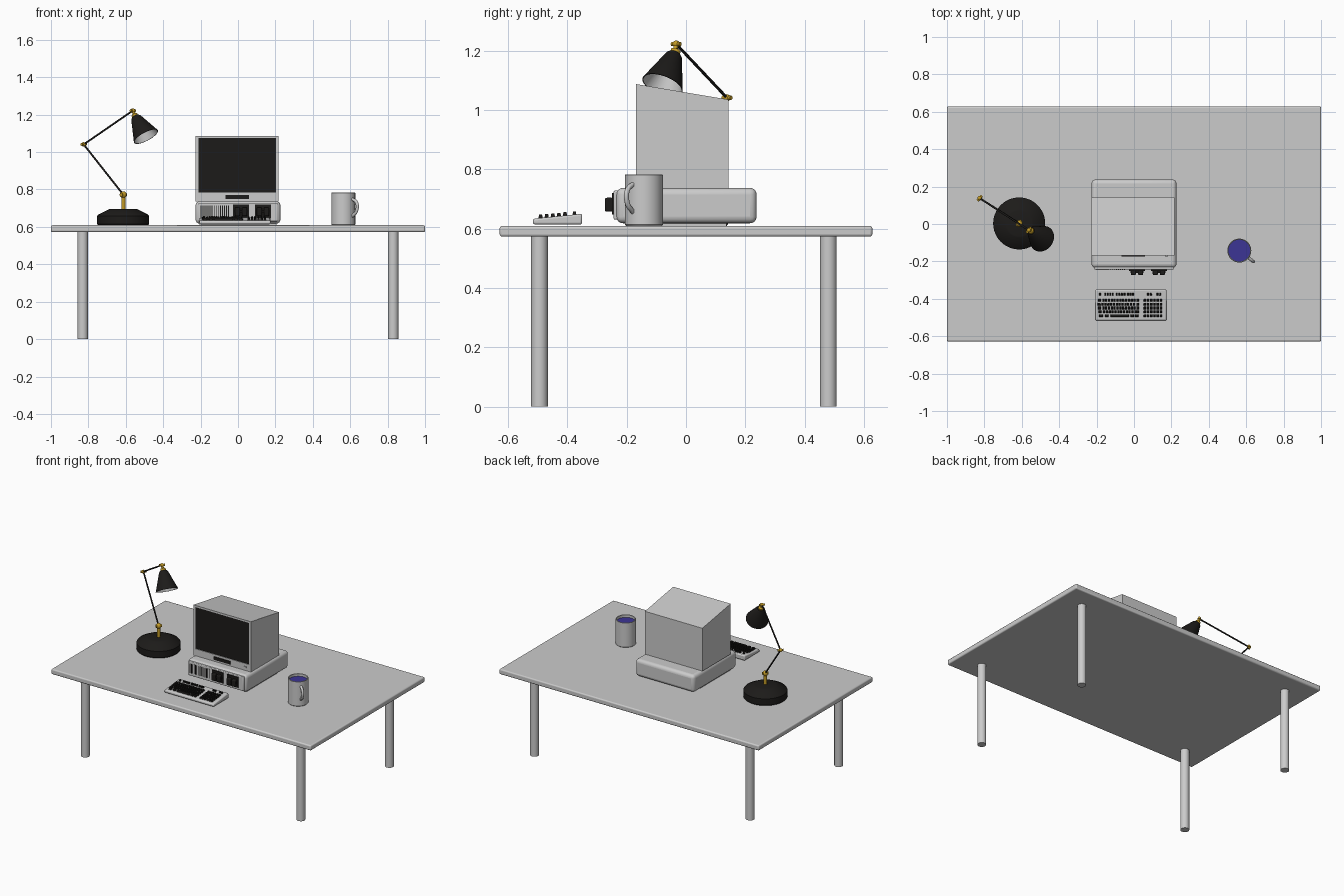
import bpy, bmesh, math
from mathutils import Vector, Matrix

if "Cube" in bpy.data.objects:
    bpy.data.objects.remove(bpy.data.objects["Cube"])


def material(name, *rgb):
    m = bpy.data.materials.new(name)
    m.diffuse_color = (*rgb, 1)
    m.use_nodes = True
    m.node_tree.nodes["Principled BSDF"].inputs["Base Color"].default_value = m.diffuse_color
    return m


BLACK = material("black", 0.012, 0.011, 0.01)
GOLD = material("brass", 0.55, 0.33, 0.02)
BLUE = material("blue", 0.045, 0.035, 0.3)
LILAC = material("lilac", 0.25, 0.2, 0.6)


def finish(name, bm, mat=None, smooth=False, bevel=0, segs=3):
    bmesh.ops.recalc_face_normals(bm, faces=bm.faces[:])
    me = bpy.data.meshes.new(name)
    bm.to_mesh(me)
    bm.free()
    ob = bpy.data.objects.new(name, me)
    bpy.context.collection.objects.link(ob)
    if mat:
        me.materials.append(mat)
    if bevel:
        b = ob.modifiers.new("bevel", 'BEVEL')
        b.width, b.segments = bevel, segs
    if smooth or bevel:
        bpy.ops.object.select_all(action='DESELECT')
        ob.select_set(True)
        bpy.context.view_layer.objects.active = ob
        bpy.ops.object.shade_smooth_by_angle(angle=math.radians(35))
    return ob


def loft(bm, rings, caps=(True, True)):
    loops = [[bm.verts.new(p) for p in r] for r in rings]
    n = len(loops[0])
    for a, b in zip(loops, loops[1:]):
        for i in range(n):
            j = (i + 1) % n
            bm.faces.new((a[i], a[j], b[j], b[i]))
    if caps[0]:
        bm.faces.new(loops[0])
    if caps[1]:
        bm.faces.new(loops[-1])


def add_box(bm, x0, x1, y0, y1, z0, z1):
    m = Matrix.Translation(((x0 + x1) / 2, (y0 + y1) / 2, (z0 + z1) / 2))
    bmesh.ops.create_cube(bm, size=1, matrix=m @ Matrix.Diagonal((x1 - x0, y1 - y0, z1 - z0, 1)))


def box(name, dims, mat=None, **kw):
    bm = bmesh.new()
    add_box(bm, *dims)
    return finish(name, bm, mat, **kw)


def lathe(name, profile, loc=(0, 0, 0), axis=(0, 0, 1), mat=None, n=32, caps=(True, True)):
    m = Matrix.Translation(loc) @ Vector(axis).to_track_quat('Z', 'Y').to_matrix().to_4x4()
    bm = bmesh.new()
    loft(bm, [[m @ Vector((r * math.cos(2 * math.pi * i / n), r * math.sin(2 * math.pi * i / n), z))
               for i in range(n)] for r, z in profile], caps)
    return finish(name, bm, mat, smooth=True)


def rod(name, a, b, r, mat, n=12):
    d = Vector(b) - Vector(a)
    return lathe(name, [(r, 0), (r, d.length)], a, d, mat, n)


def ball(name, loc, r, mat):
    bm = bmesh.new()
    bmesh.ops.create_uvsphere(bm, u_segments=16, v_segments=10, radius=r, matrix=Matrix.Translation(loc))
    return finish(name, bm, mat, smooth=True)


def rect(x0, x1, z0, z1, y):
    return [(x0, y, z0), (x1, y, z0), (x1, y, z1), (x0, y, z1)]


# Table
box("table_top", (-1, 1, -0.628, 0.628, 0.573, 0.609), bevel=0.008)
for side, x in (("left", -0.83), ("right", 0.83)):
    for end, y in (("front", -0.494), ("back", 0.48)):
        lathe(f"{end}_{side}_leg", [(0.028, 0), (0.028, 0.575)], (x, y, 0))

# Computer case
box("computer_case", (-0.227, 0.227, -0.235, 0.238, 0.618, 0.737), bevel=0.022, segs=4)
box("case_foot", (-0.205, 0.205, -0.2, 0.136, 0.608, 0.63))
box("case_front_panel", (-0.212, 0.212, -0.244, -0.2, 0.63, 0.728), bevel=0.005)

# Ventilation slats on the left half of the case
bm = bmesh.new()
for i in range(15):
    x = -0.2 + i * 0.0105
    add_box(bm, x, x + 0.0045, -0.2455, -0.24, 0.65, 0.715)
finish("case_grille", bm, BLACK)

# Two disk drives with projecting latches
for i, x in enumerate((-0.027, 0.09)):
    box(f"disk_drive_{i + 1}", (x, x + 0.086, -0.25, -0.22, 0.647, 0.72), BLACK)
    box(f"drive_slot_{i + 1}", (x + 0.008, x + 0.078, -0.262, -0.245, 0.676, 0.69), BLACK)
    for k in (0.01, 0.048):
        box(f"drive_latch_{i + 1}_{int(k * 1000)}", (x + k, x + k + 0.028, -0.273, -0.245, 0.657, 0.704),
            BLACK, bevel=0.006)

# Monitor shell with a recessed opening at the front
bm = bmesh.new()
loft(bm, [rect(-0.226, 0.216, 0.736, 1.035, 0.143), rect(-0.226, 0.216, 0.736, 1.087, -0.168),
          rect(-0.211, 0.203, 0.785, 1.075, -0.168), rect(-0.211, 0.203, 0.785, 1.075, -0.155)])
finish("monitor_shell", bm)
bm = bmesh.new()
loft(bm, [rect(-0.211, 0.203, 0.785, 1.075, -0.164), rect(-0.19, 0.184, 0.797, 1.054, -0.157)])
finish("screen_bezel", bm, BLACK)
box("screen_border", (-0.19, 0.184, -0.1585, -0.15, 0.797, 1.054), LILAC)
box("screen", (-0.177, 0.171, -0.161, -0.15, 0.809, 1.042), BLUE)
box("monitor_vent", (-0.066, 0.06, -0.174, -0.16, 0.75, 0.771), BLACK)
box("monitor_switch", (0.165, 0.182, -0.173, -0.16, 0.755, 0.766))

# Keyboard wedge
def top_z(y):
    return 0.634 + (y + 0.51) * 0.1


bm = bmesh.new()
loft(bm, [[(x, y, z) for y, z in ((-0.516, 0.614), (-0.35, 0.614), (-0.35, top_z(-0.35)), (-0.516, top_z(-0.516)))]
          for x in (-0.207, 0.174)])
finish("keyboard_body", bm, bevel=0.007)

# Keys: blocks of columns per row, plus a space bar
bm = bmesh.new()


def key(x, y, w, d=0.0145):
    z = top_z(y)
    loft(bm, [[(x + sx * (w / 2 - t), y + sy * (d / 2 - t), z + h)
               for sx, sy in ((-1, -1), (1, -1), (1, 1), (-1, 1))]
              for t, h in ((0, -0.004), (0.003, 0.011))])


for r in range(5):
    y = -0.49 + r * 0.0205
    if r == 0:
        for x, w in ((-0.176, 0.022), (-0.145, 0.02), (-0.077, 0.1), (-0.01, 0.02), (0.014, 0.02)):
            key(x, y, w, 0.016)
    else:
        shift = (0, 0.004, 0, -0.004, 0)[r]
        key(-0.184 + shift / 2, y, 0.018, 0.016)
        for c in range(12):
            key(-0.164 + shift + c * 0.0152, y, 0.0125, 0.016)
        key(0.019, y, 0.015, 0.016)
    for c in range(6):
        key(0.058 + c * 0.0172, y, 0.0135, 0.016)
for x in (-0.182, *[-0.154 + 0.0135 * c for c in range(4)], *[-0.092 + 0.0135 * c for c in range(4)],
          *[-0.032 + 0.0135 * c for c in range(3)], 0.075, 0.09, 0.125, 0.14):
    key(x, -0.376, 0.0115)
finish("keys", bm, BLACK)

# Mug, drink and handle
mug = (0.563, -0.142, 0)
lathe("mug", [(0.06, 0.609), (0.064, 0.613), (0.064, 0.781), (0.062, 0.783), (0.058, 0.781), (0.058, 0.62)],
      mug, n=48)
lathe("drink", [(0.058, 0.75), (0.058, 0.764)], mug, mat=BLUE, n=48)
cu = bpy.data.curves.new("mug_handle", 'CURVE')
cu.dimensions = '3D'
cu.bevel_depth, cu.bevel_resolution, cu.resolution_u = 0.0085, 3, 8
sp = cu.splines.new('BEZIER')
path = [(0.058, 0.75), (0.09, 0.73), (0.09, 0.685), (0.058, 0.655)]
sp.bezier_points.add(len(path) - 1)
ang = math.radians(-38)
for p, (r, z) in zip(sp.bezier_points, path):
    p.co = (mug[0] + r * math.cos(ang), mug[1] + r * math.sin(ang), z)
    p.handle_left_type = p.handle_right_type = 'AUTO'
bpy.context.collection.objects.link(bpy.data.objects.new("mug_handle", cu))

# Lamp base and post
lathe("lamp_base", [(0.134, 0.609), (0.139, 0.615), (0.139, 0.658), (0.134, 0.665), (0.075, 0.695), (0.068, 0.697)],
      (-0.614, 0.003, 0), mat=BLACK, n=48)
foot = Vector((-0.613, 0.003, 0.772))
elbow = Vector((-0.825, 0.138, 1.041))
head = Vector((-0.562, -0.033, 1.222))
rod("lamp_post", (foot.x, foot.y, 0.69), foot, 0.011, GOLD, 20)

# Lamp arms and joints
rod("lower_arm", foot, elbow, 0.005, BLACK)
rod("upper_arm", elbow, head, 0.005, BLACK)
for name, p, r in (("base_joint", foot, 0.018), ("elbow_joint", elbow, 0.012), ("head_joint", head, 0.012)):
    ball(name, p, r, GOLD)
    rod(name + "_pin", p - Vector((0.012, 0.014, 0)), p + Vector((0.012, 0.014, 0)), r * 0.6, GOLD)

# Lamp shade: black outside, plain inner lining
rim = Vector((-0.492, -0.079, 1.083))
neck = Vector((-0.549, -0.038, 1.19))
d = rim - neck
L = d.length
rod("neck_link", head, neck, 0.008, GOLD)
lathe("shade_collar", [(0.01, -0.016), (0.017, -0.012), (0.017, 0.004)], neck, d, GOLD, 20)
lathe("lamp_shade", [(0.02, 0), (0.028, 0.008), (0.072, L), (0.069, L)], neck, d, BLACK, 40, (True, False))
lathe("shade_lining", [(0.018, 0.012), (0.024, 0.014), (0.069, L)], neck, d, None, 40, (True, False))
